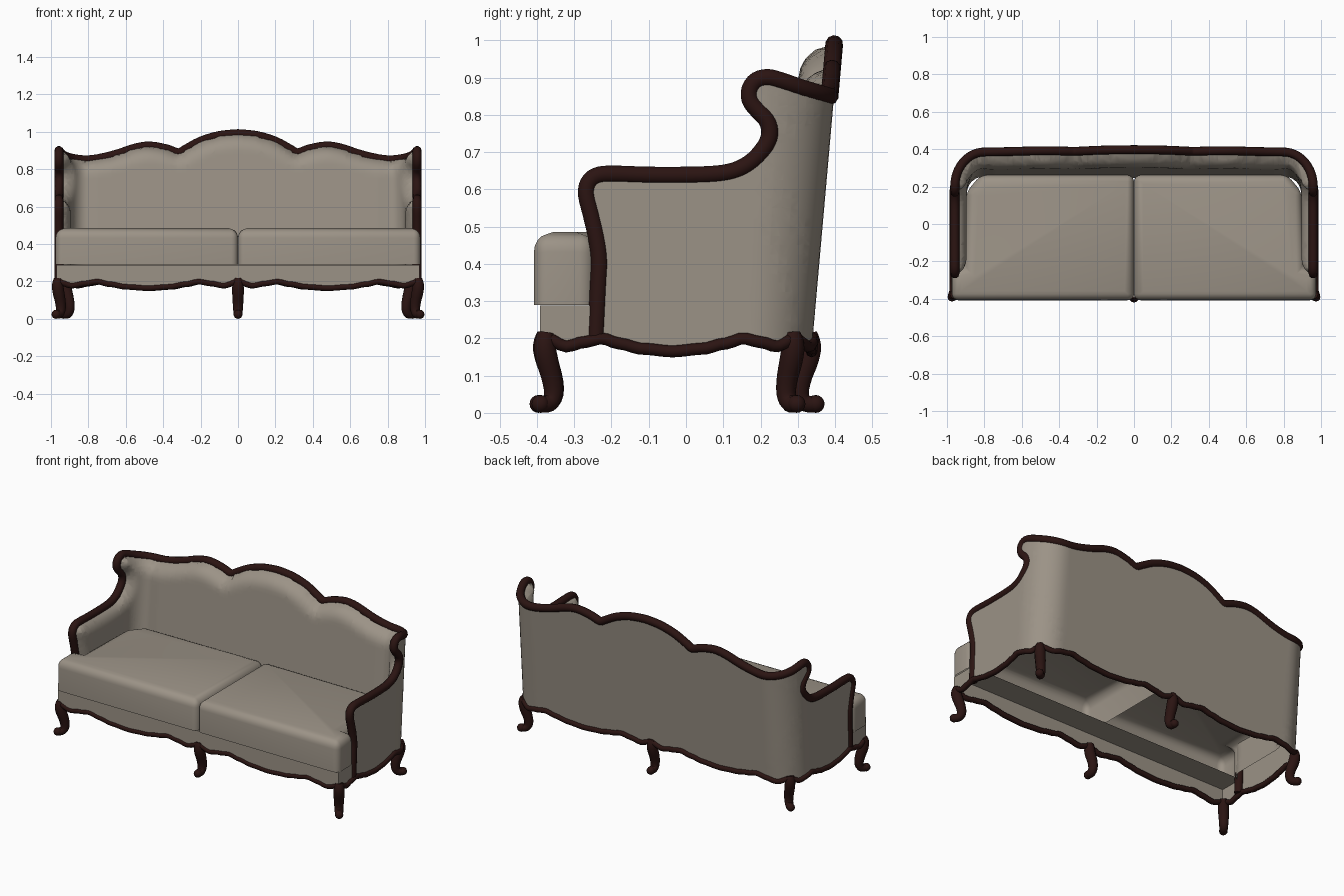
import bpy, bmesh, math
from mathutils import Vector
from mathutils.geometry import intersect_point_line

if "Cube" in bpy.data.objects:
    bpy.data.objects.remove(bpy.data.objects["Cube"])

def material(name, col):
    m = bpy.data.materials.new(name)
    m.diffuse_color = (*col, 1)
    m.use_nodes = True
    m.node_tree.nodes["Principled BSDF"].inputs["Base Color"].default_value = m.diffuse_color
    return m

FABRIC = material("warm grey fabric", (0.33, 0.29, 0.24))
WOOD = material("dark red wood", (0.024, 0.007, 0.006))

def finish(bm, name, mat, mirror=True, bevel=0, angle=40):
    me = bpy.data.meshes.new(name)
    bm.to_mesh(me)
    bm.free()
    ob = bpy.data.objects.new(name, me)
    bpy.context.collection.objects.link(ob)
    me.materials.append(mat)
    if bevel:
        b = ob.modifiers.new("Bevel", 'BEVEL')
        b.width, b.segments, b.limit_method = bevel, 4, 'ANGLE'
    if mirror:
        ob.modifiers.new("Mirror", 'MIRROR')
    bpy.ops.object.select_all(action='DESELECT')
    bpy.context.view_layer.objects.active = ob
    ob.select_set(True)
    bpy.ops.object.convert(target='MESH')
    bpy.ops.object.shade_smooth_by_angle(angle=math.radians(angle))
    return ob

def tube(name, pts, radii, res=2):
    cu = bpy.data.curves.new(name, 'CURVE')
    cu.dimensions = '3D'
    cu.bevel_depth, cu.bevel_resolution, cu.use_fill_caps = 1, res, True
    sp = cu.splines.new('POLY')
    sp.points.add(len(pts) - 1)
    for p, co, r in zip(sp.points, pts, radii):
        p.co, p.radius = (*co, 1), r
    ob = bpy.data.objects.new(name, cu)
    bpy.context.collection.objects.link(ob)
    cu.materials.append(WOOD)
    bpy.ops.object.select_all(action='DESELECT')
    bpy.context.view_layer.objects.active = ob
    ob.select_set(True)
    bpy.ops.object.convert(target='MESH')
    bpy.ops.object.shade_smooth_by_angle(angle=math.radians(50))

def smooth_path(pts, n=3):
    """Catmull-Rom through the given points."""
    v = [Vector(p) for p in pts]
    out = []
    for i in range(len(v) - 1):
        a, b, c, d = v[max(i - 1, 0)], v[i], v[i + 1], v[min(i + 2, len(v) - 1)]
        for k in range(n):
            t = k / n
            out.append(0.5 * (2*b + (c - a)*t + (2*a - 5*b + 4*c - d)*t*t + (3*b - a - 3*c + d)*t**3))
    return out + [v[-1]]

# Plan of the shell: s runs from back centre, round the corner, along the arm
R, ARC = 0.17, 0.17 * math.pi / 2
S_SIDE, S_LEG, S_FRONT = 0.80 + ARC, 0.935, 0.80 + ARC + 0.17 + 0.375
LEAN = 0.26

def place(s, z, depth=0):
    if s < 0.80:
        x, y, nx, ny = s, 0.34, 0, -1
    elif s < S_SIDE:
        a = (s - 0.80) / R
        x, y, nx, ny = 0.80 + R*math.sin(a), 0.17 + R*math.cos(a), -math.sin(a), -math.cos(a)
    else:
        x, y, nx, ny = 0.97, 0.17 - (s - S_SIDE), -1, 0
    if y > 0:
        y *= 1 + LEAN * (z - 0.2)
    return (x + nx*depth, y + ny*depth, z)

def side_s(y, z):
    y0 = y / (1 + LEAN * (z - 0.2)) if y > 0 else y
    return (S_SIDE + 0.17 - y0, z)

# Scalloped lower edge between two legs
WAVE = [(0, .2), (.08, .178), (.15, .19), (.22, .2), (.29, .186), (.38, .172), (.5, .165)]
def wave(t):
    t = min(max(t, 0), 1)
    t = min(t, 1 - t)
    for (a, za), (b, zb) in zip(WAVE, WAVE[1:]):
        if t <= b:
            k = (t - a) / (b - a)
            k = k * k * (3 - 2*k)
            return za + (zb - za) * k
    return WAVE[-1][1]

def shell_bottom(s):
    return wave(s / S_LEG) if s < S_LEG else wave((s - S_LEG) / (S_FRONT - S_LEG))

# Crest line: back, wing and arm
back = [(0, .99), (.1, .98), (.2, .95), (.28, .907), (.32, .888), (.38, .908), (.47, .924), (.55, .913),
        (.65, .88), (.75, .856), (.82, .85), (.89, .857), (.96, .872), (1.02, .892)]
arm = [(.22, .9), (.19, .893), (.172, .87), (.172, .84), (.19, .815), (.217, .787), (.227, .757), (.221, .728),
       (.2, .698), (.17, .67), (.13, .65), (.08, .641), (0, .638), (-.1, .638), (-.2, .641), (-.24, .636),
       (-.262, .617), (-.267, .585), (-.255, .535), (-.24, .47), (-.232, .41), (-.235, .34), (-.242, .195)]
crest = smooth_path(back + [side_s(y, z) for y, z in arm])

def sheet(name, bottom, depth, flip):
    """Fill the unrolled outline, slice it into a grid, wrap it round the plan."""
    bm = bmesh.new()
    s_end = crest[-1].x
    low = [(s_end * i / 60, bottom(s_end * i / 60)) for i in range(60)]
    top = [p for p in crest if p.y > bottom(s_end) + 0.005] + [Vector((s_end, bottom(s_end)))]
    outline = [tuple(p) for p in top] + low[::-1]
    f = bm.faces.new([bm.verts.new((a, b, 0)) for a, b in outline])
    f.normal_update()
    if (f.normal.z < 0) != flip:
        f.normal_flip()
    bmesh.ops.triangulate(bm, faces=bm.faces[:])
    cuts = [((i * 0.025, 0, 0), (1, 0, 0)) for i in range(1, 65)]
    cuts += [((0, 0.2 + i * 0.025, 0), (0, 1, 0)) for i in range(33)]
    for co, no in cuts:
        bmesh.ops.bisect_plane(bm, geom=bm.verts[:] + bm.edges[:] + bm.faces[:], dist=1e-5,
                               plane_co=co, plane_no=no)
    # merge the slivers back into whole grid cells
    slant = [e for e in bm.edges if not e.is_boundary
             and min(abs(c) for c in (e.verts[0].co - e.verts[1].co).xy) > 1e-5]
    bmesh.ops.dissolve_edges(bm, edges=slant, use_verts=False)
    segs = [(a.to_3d(), b.to_3d()) for a, b in zip(crest, crest[1:])]
    for v in bm.verts:
        dist = 1
        if depth:
            for a, b in segs:
                q, t = intersect_point_line(v.co, a, b)
                q = a if t < 0 else b if t > 1 else q
                dist = min(dist, (v.co - q).length)
        v.co = place(v.co.x, v.co.y, depth(v.co.x, dist) if depth else 0)
    return finish(bm, name, FABRIC, angle=60)

def padding(s, dist):
    k = min(max((s - 0.75) / 0.35, 0), 1)
    full = 0.10 - 0.025 * k
    u = 1 - min(dist / 0.085, 1)
    return 0.01 + (full - 0.01) * math.sqrt(1 - u * u)

sheet("outer_back_and_sides", shell_bottom, None, True)
sheet("inner_padding", lambda s: 0.27, padding, False)

# Carved crest rail
half = [place(p.x, p.y, 0.012) for p in crest]
full = [(-x, y, z) for x, y, z in half[:0:-1]] + half
tube("crest_rail", full, [0.024] * len(full), 3)

# Front apron with short side returns and a deck strip
FY = -0.392
sides = [(0.97, -0.24 - 0.152 * i / 8) for i in range(9)]
front = [(0.97 * (1 - i / 40), FY) for i in range(1, 41)]
def apron_z(x, y):
    return wave(x / 0.965) if y == FY else shell_bottom(S_SIDE + 0.17 - y)
bm = bmesh.new()
cols = [(bm.verts.new((x, y, apron_z(x, y))), bm.verts.new((x, y, 0.288))) for x, y in sides + front]
for (a, b), (c, d) in zip(cols, cols[1:]):
    bm.faces.new((a, b, d, c))
bm.faces.new([c[1] for c in cols] + [bm.verts.new((0, -0.24, 0.288))])
bmesh.ops.recalc_face_normals(bm, faces=bm.faces[:])
finish(bm, "front_apron", FABRIC)

# Scalloped lower rail all the way round
low = [place(S_FRONT * i / 90, shell_bottom(S_FRONT * i / 90)) for i in range(91)]
low += [(0.965 * (1 - i / 50), -0.385, wave(1 - i / 50)) for i in range(1, 51)]
loop = [(-x, y, z) for x, y, z in low[:0:-1]] + low
tube("lower_rail", loop, [0.016] * len(loop))

# Seat cushions, T shaped and open underneath
bm = bmesh.new()
plan = [(0, -.408), (.975, -.408), (.975, -.25), (.905, -.235), (.897, .17), (.82, .262), (0, .262)]
base = bm.faces.new([bm.verts.new((x, y, 0.29)) for x, y in plan])
top = bmesh.ops.extrude_face_region(bm, geom=[base])
lid = [g for g in top["geom"] if isinstance(g, bmesh.types.BMFace)][0]
bmesh.ops.translate(bm, vec=(0, 0, 0.178), verts=lid.verts[:])
bmesh.ops.recalc_face_normals(bm, faces=bm.faces[:])
bmesh.ops.inset_region(bm, faces=[lid], thickness=0.07)
bmesh.ops.translate(bm, vec=(0, 0, 0.017), verts=lid.verts[:])
under = [f for f in bm.faces if all(v.co.z < 0.3 for v in f.verts)]
bmesh.ops.delete(bm, geom=under, context='FACES_ONLY')
cushion = finish(bm, "seat_cushions", FABRIC, mirror=False, bevel=0.045, angle=60)
m = cushion.modifiers.new("Mirror", 'MIRROR')
m.use_mirror_merge = False
bpy.ops.object.convert(target='MESH')

# Cabriole legs with a scrolled toe
LEG = [(0, .215, .022), (.003, .195, .028), (.003, .17, .031), (-.006, .135, .031), (-.018, .1, .029),
       (-.025, .065, .027), (-.022, .04, .025), (-.01, .026, .024), (.008, .023, .023), (.018, .025, .021)]
def leg(name, x, y, dx, dy):
    d = Vector((dx, dy)).normalized()
    pts = smooth_path([(x + d.x*u, y + d.y*u, z) for u, z, r in LEG], 2)
    rad = [p.x for p in smooth_path([(r, 0) for u, z, r in LEG], 2)]
    tube(name, pts, rad, 3)
    bm = bmesh.new()
    bmesh.ops.create_uvsphere(bm, u_segments=12, v_segments=8, radius=0.024)
    bmesh.ops.translate(bm, verts=bm.verts[:], vec=(x + d.x*0.018, y + d.y*0.018, 0.024))
    finish(bm, name + "_toe", WOOD, mirror=False)

for sx, tag in ((1, "right"), (-1, "left")):
    leg("front_leg_" + tag, sx * 0.962, -0.376, sx * 0.6, -0.8)
    leg("back_leg_" + tag, sx * 0.918, 0.285, sx * 0.7, 0.6)
leg("front_leg_middle", 0, -0.378, 0, -1)
leg("back_leg_middle", 0, 0.33, 0, 1)
